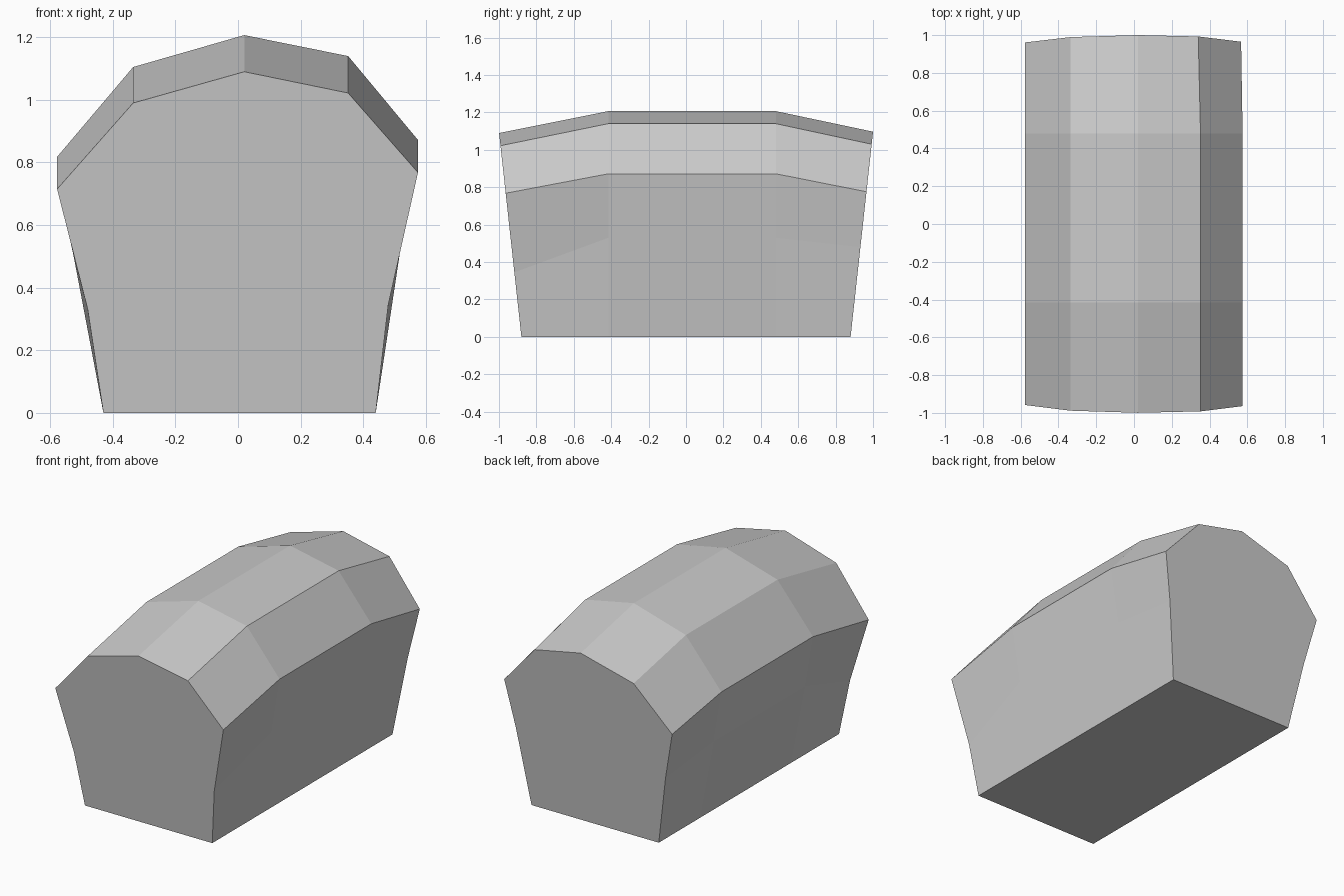
import bpy, bmesh

if "Cube" in bpy.data.objects:
    bpy.data.objects.remove(bpy.data.objects["Cube"])

# Plain grey material
grey = bpy.data.materials.new("light_grey")
grey.diffuse_color = (0.6, 0.6, 0.6, 1)
grey.use_nodes = True
grey.node_tree.nodes["Principled BSDF"].inputs["Base Color"].default_value = grey.diffuse_color

# Cross-sections (x, z), running left base -> crown -> right base
front = [(-0.43, 0), (-0.48, 0.33), (-0.578, 0.715), (-0.335, 0.99), (0.02, 1.09),
         (0.352, 1.022), (0.575, 0.768), (0.48, 0.345), (0.44, 0)]
middle = [(-0.43, 0), (-0.525, 0.50), (-0.578, 0.818), (-0.335, 1.105), (0.02, 1.207),
          (0.352, 1.14), (0.575, 0.872), (0.52, 0.53), (0.44, 0)]
back = [(-0.43, 0), (-0.51, 0.44), (-0.578, 0.74), (-0.335, 1.0), (0.02, 1.097),
        (0.34, 1.03), (0.567, 0.776), (0.51, 0.48), (0.44, 0)]


def end_y(z):
    """End walls lean outwards towards the top."""
    return 0.88 + 0.1095 * z


# Domed block: sections joined lengthwise, closed by flat ends
bm = bmesh.new()
rings = [
    [bm.verts.new((x, -end_y(z), z)) for x, z in front],
    [bm.verts.new((x, -0.415, z)) for x, z in middle],
    [bm.verts.new((x, 0.48, z)) for x, z in middle],
    [bm.verts.new((x, end_y(z), z)) for x, z in back],
]
for a, b in zip(rings, rings[1:]):
    for i in range(len(a)):
        j = (i + 1) % len(a)
        bm.faces.new((a[i], a[j], b[j], b[i]))
bm.faces.new(rings[0])
bm.faces.new(rings[-1])
bmesh.ops.recalc_face_normals(bm, faces=bm.faces)

mesh = bpy.data.meshes.new("domed_block")
bm.to_mesh(mesh)
bm.free()
mesh.materials.append(grey)
block = bpy.data.objects.new("domed_block", mesh)
bpy.context.collection.objects.link(block)
